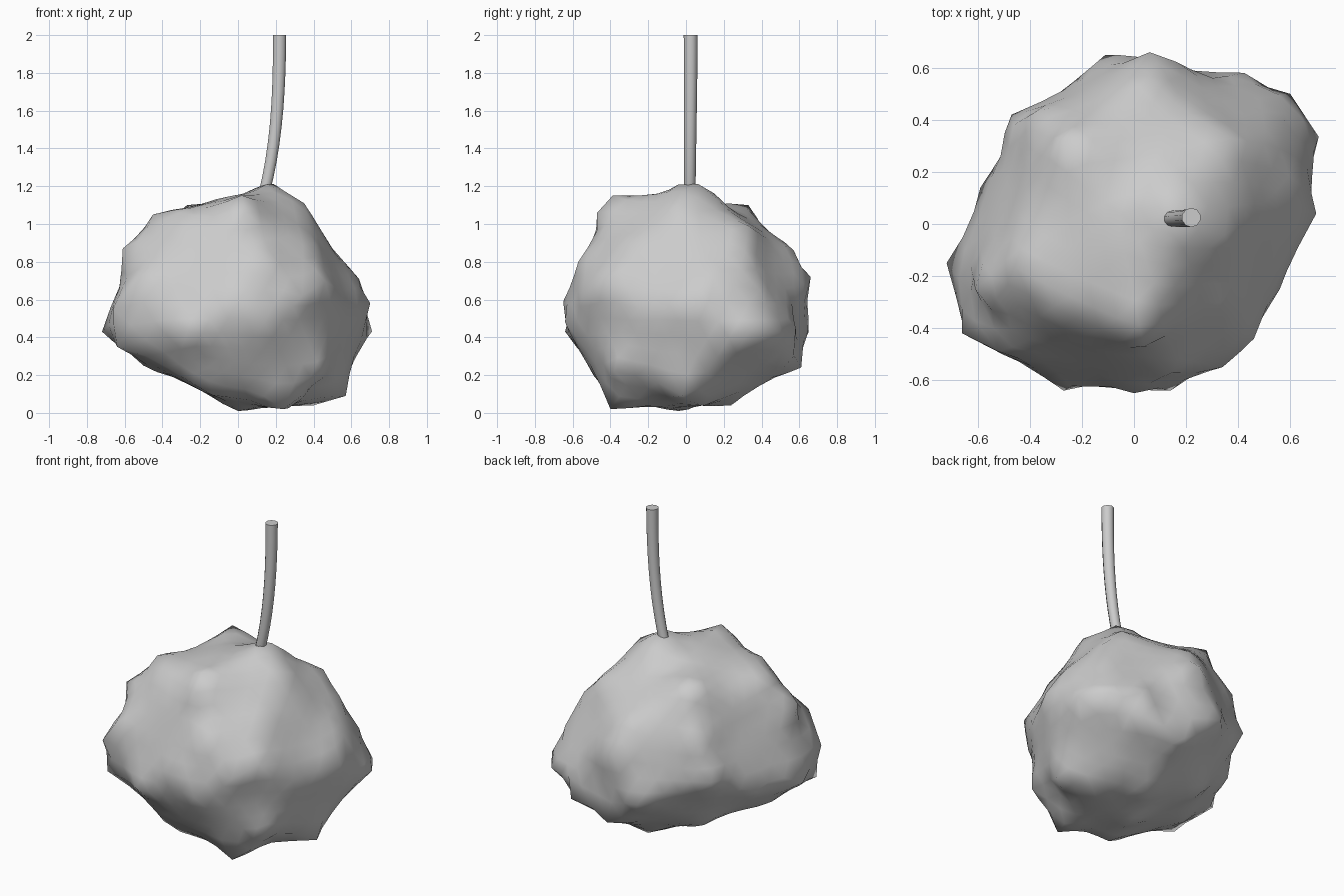
import bpy
import bmesh
from math import exp, radians
from mathutils import Vector, noise
from mathutils.bvhtree import BVHTree

cube = bpy.data.objects.get("Cube")
if cube:
    bpy.data.objects.remove(cube, do_unlink=True)


def make_material(name, colour):
    material = bpy.data.materials.new(name)
    material.use_nodes = True
    material.diffuse_color = colour
    material.node_tree.nodes["Principled BSDF"].inputs["Base Color"].default_value = colour
    return material


def add_object(name, data, material):
    obj = bpy.data.objects.new(name, data)
    bpy.context.collection.objects.link(obj)
    data.materials.append(material)
    return obj


def select_only(obj):
    bpy.ops.object.select_all(action="DESELECT")
    obj.select_set(True)
    bpy.context.view_layer.objects.active = obj


def smooth_shade(obj, angle):
    select_only(obj)
    bpy.ops.object.shade_smooth_by_angle(angle=radians(angle))


grey = make_material("plain grey", (0.6, 0.6, 0.6, 1))

# Main lumps of the body, in hundredths of a unit
LUMPS = [
    # crown
    (19, 8, 121), (15, -4, 121), (0, 0, 115), (2, -38, 115), (4, -47, 106),
    (-27, 33, 110), (-45, -17, 105), (-31, -32, 106), (35, -4, 111), (37, 33, 99),
    # shoulders
    (-61, -25, 87), (50, 8, 87), (50, 31, 86), (6, 57, 86), (15, -57, 80),
    (-38, 43, 80), (-52, -49, 72), (40, -30, 90), (58, 39, 65), (64, 15, 71),
    # belly
    (70, 4, 58), (71, 33, 43), (-72, -15, 43), (-66, -42, 55), (-64, -40, 35),
    (-47, 42, 58), (-11, 65, 43), (6, 66, 72), (42, 58, 45), (60, 50, 42),
    (46, -44, 70), (56, -25, 55), (14, -64, 48), (0, -65, 59), (-27, -64, 43),
    (-59, 14, 45), (34, -55, 62),
    # underside
    (41, 57, 30), (13, 61, 24), (57, -2, 9), (24, -40, 2), (0, -4, 1),
    (10, 24, 4), (31, 28, 11), (-13, -38, 9), (-23, -42, 15), (-50, -15, 25),
    (-30, 25, 20), (45, -38, 22), (40, 10, 4),
]

# Hollows between the lumps
HOLLOWS = [
    (39, -20, 13), (-58, -30, 72), (0, 18, 109), (25, 43, 20), (27, 56, 50),
    (-30, 48, 65), (5, -46, 96), (15, 62, 57),
]


def pull(bm, target, reach):
    # Move the surface to a point, easing off with distance
    nearest = min(bm.verts, key=lambda v: (v.co - target).length)
    start = nearest.co.copy()
    for vert in bm.verts:
        vert.co += (target - start) * exp(-(((vert.co - start).length / reach) ** 2))


def build_body():
    # Wrap the lumps in a hull to cast against
    peaks = [Vector(lump) / 100 for lump in LUMPS]
    hull = bmesh.new()
    for peak in peaks:
        hull.verts.new(peak)
    bmesh.ops.convex_hull(hull, input=hull.verts)
    tree = BVHTree.FromBMesh(hull)
    hull.free()

    # Press a sphere onto the hull, hollowing it a little between the lumps
    centre = Vector((0, 0, 0.58))
    bm = bmesh.new()
    bmesh.ops.create_icosphere(bm, subdivisions=4, radius=1)
    for vert in bm.verts:
        direction = vert.co.normalized()
        hit = tree.ray_cast(centre, direction)[0]
        gap = min((hit - peak).length for peak in peaks)
        vert.co = hit + direction * (0.015 * noise.noise(direction * 4) - 0.06 * gap)
    bmesh.ops.smooth_vert(bm, verts=bm.verts, factor=0.5,
                          use_axis_x=True, use_axis_y=True, use_axis_z=True)

    # Sink the hollows, then raise the lumps
    for hollow in HOLLOWS:
        pull(bm, Vector(hollow) / 100, 0.1)
    for peak in peaks:
        pull(bm, peak, 0.09)
    mesh = bpy.data.meshes.new("body")
    bm.to_mesh(mesh)
    bm.free()
    return mesh


body = add_object("body", build_body(), grey)
smooth_shade(body, 180)

# Stem, a gently bent rod that widens towards its flat tip
path = bpy.data.curves.new("stem", "CURVE")
path.dimensions = "3D"
path.bevel_depth = 0.037
path.bevel_resolution = 3
path.resolution_u = 10
path.use_fill_caps = True
spline = path.splines.new("BEZIER")
spline.bezier_points.add(1)
base, tip = spline.bezier_points
base.co, base.handle_left, base.handle_right = (0.115, 0.02, 1.08), (0.04, 0.02, 0.9), (0.2, 0.02, 1.36)
tip.co, tip.handle_left, tip.handle_right = (0.22, 0.025, 2), (0.22, 0.025, 1.66), (0.22, 0.025, 2.2)
base.radius, tip.radius = 0.8, 1
stem = add_object("stem", path, grey)
select_only(stem)
bpy.ops.object.convert(target="MESH")
smooth_shade(bpy.context.object, 40)
